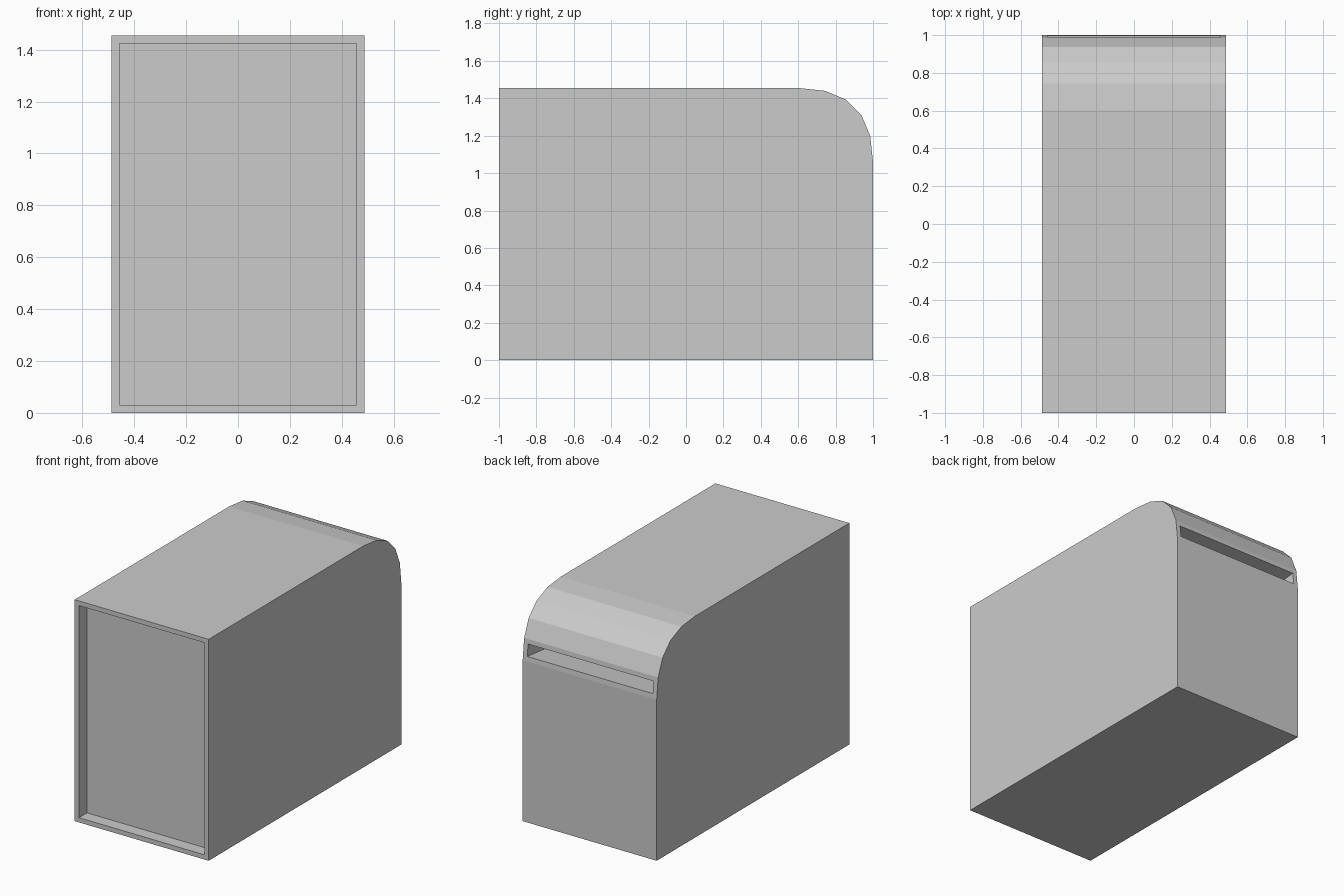
import bpy, bmesh
from mathutils import Vector

if "Cube" in bpy.data.objects:
    bpy.data.objects.remove(bpy.data.objects["Cube"])

HALF_W, TOP = 0.487, 1.455
BORDER = 0.031

# Side profile (y, z): box with a rounded upper back edge
corner = [(0.397, 0.0), (0.257, 0.015), (0.144, 0.062),
          (0.062, 0.144), (0.015, 0.257), (0.0, 0.397)]
profile = [(1, 0), (-1, 0), (-1, TOP)] + [(1 - a, TOP - b) for a, b in corner]

bm = bmesh.new()
side = bm.faces.new([bm.verts.new((-HALF_W, y, z)) for y, z in profile])
ext = bmesh.ops.extrude_face_region(bm, geom=[side], use_keep_orig=True)
new_verts = [g for g in ext["geom"] if isinstance(g, bmesh.types.BMVert)]
bmesh.ops.translate(bm, verts=new_verts, vec=(2 * HALF_W, 0, 0))
bmesh.ops.recalc_face_normals(bm, faces=bm.faces)


def recess(point, depth):
    """Inset the face centred nearest the point, then push it inwards."""
    target = Vector(point)
    bm.normal_update()
    face = min(bm.faces, key=lambda f: (f.calc_center_median() - target).length)
    bmesh.ops.inset_individual(bm, faces=[face], thickness=BORDER, use_even_offset=True)
    shift = -face.normal * depth
    bmesh.ops.inset_individual(bm, faces=[face], thickness=0)
    bmesh.ops.translate(bm, verts=list(face.verts), vec=shift)


# Front panel recess and slot in the lowest facet of the rounded back
recess((0, -1, TOP / 2), 0.083)
recess((0, 0.9925, TOP - 0.327), 0.3)
bmesh.ops.recalc_face_normals(bm, faces=bm.faces)

mesh = bpy.data.meshes.new("housing")
bm.to_mesh(mesh)
bm.free()
bpy.context.collection.objects.link(bpy.data.objects.new("housing", mesh))
